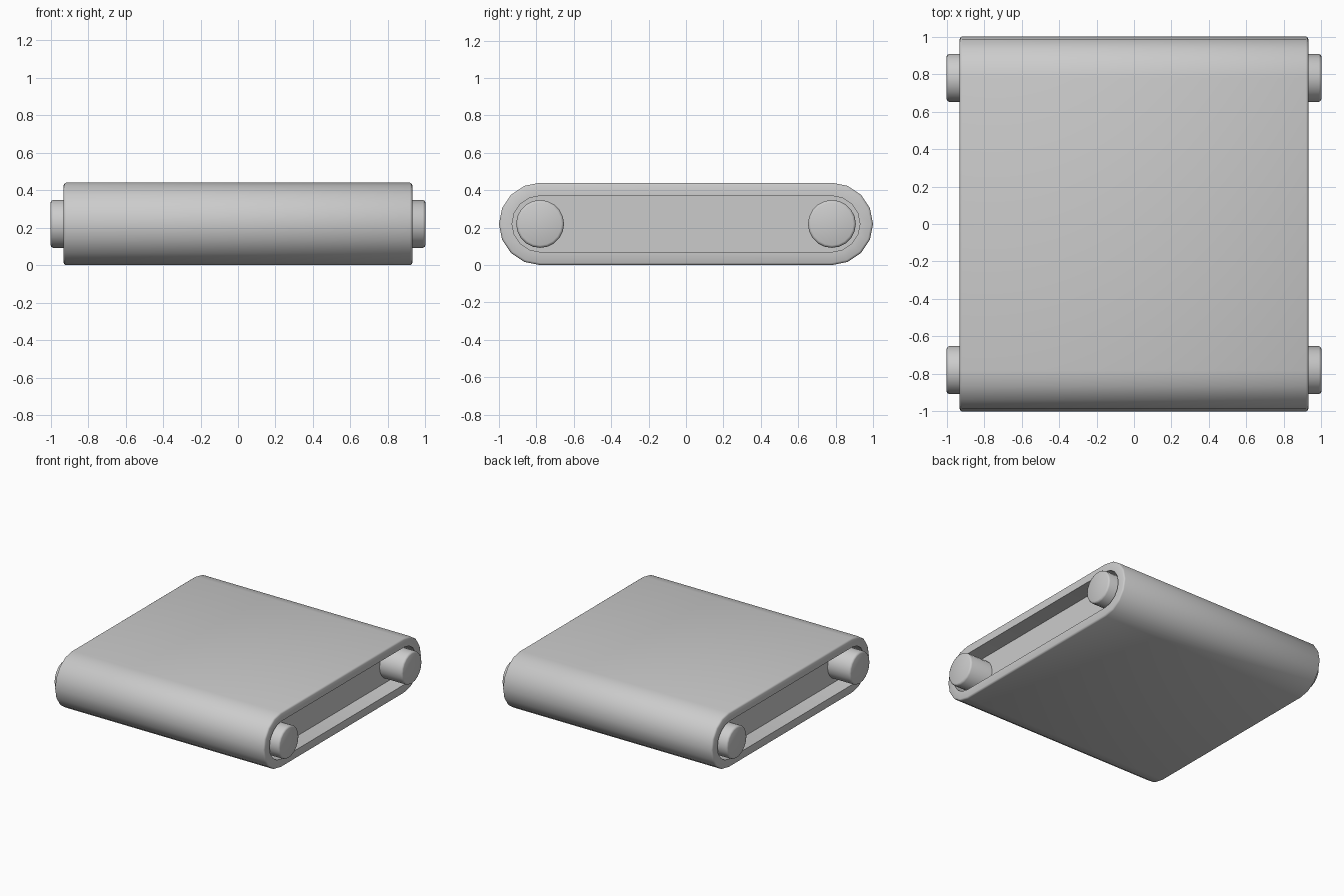
import bpy, bmesh, math

if "Cube" in bpy.data.objects:
    bpy.data.objects.remove(bpy.data.objects["Cube"])

ZC = 0.22      # height of the roller axes
YC = 0.78      # distance of each roller axis from the middle


def outline(radius, segs=8):
    """Stadium profile in the YZ plane, a half circle at each end."""
    pts = []
    for side in (0, 1):
        for i in range(segs + 1):
            a = -math.pi / 2 + math.pi * (i / segs + side)
            y = (YC if side == 0 else -YC) + radius * math.cos(a)
            pts.append((y, ZC + radius * math.sin(a)))
    return pts


def disc(y, radius, segs=20):
    return [(y + radius * math.cos(2 * math.pi * i / segs),
             ZC + radius * math.sin(2 * math.pi * i / segs)) for i in range(segs)]


def loft(name, sections):
    """Skin a list of (x, profile) sections and cap both ends."""
    bm = bmesh.new()
    rings = [[bm.verts.new((x, y, z)) for y, z in prof] for x, prof in sections]
    for a, b in zip(rings, rings[1:]):
        n = len(a)
        for i in range(n):
            j = (i + 1) % n
            bm.faces.new((a[i], a[j], b[j], b[i]))
    bm.faces.new(rings[0])
    bm.faces.new(rings[-1])
    bmesh.ops.recalc_face_normals(bm, faces=bm.faces)
    mesh = bpy.data.meshes.new(name)
    bm.to_mesh(mesh)
    bm.free()
    ob = bpy.data.objects.new(name, mesh)
    bpy.context.collection.objects.link(ob)
    bpy.ops.object.select_all(action='DESELECT')
    ob.select_set(True)
    bpy.context.view_layer.objects.active = ob
    bpy.ops.object.shade_smooth_by_angle(angle=math.radians(50))
    return ob


# belt: rounded outer loop with a recessed panel on each side
half = [(0.80, 0.15), (0.93, 0.15), (0.93, 0.208), (0.926, 0.216), (0.918, 0.22)]
sections = [(-x, outline(r)) for x, r in half] + [(x, outline(r)) for x, r in reversed(half)]
loft("belt", sections)

# rollers: run through the belt and stick out at both sides
R = 0.128
ends = [(1.0, R - 0.014), (0.996, R - 0.005), (0.986, R)]
for name, y in (("front_roller", -YC), ("back_roller", YC)):
    loft(name, [(-x, disc(y, r)) for x, r in ends] + [(x, disc(y, r)) for x, r in reversed(ends)])
